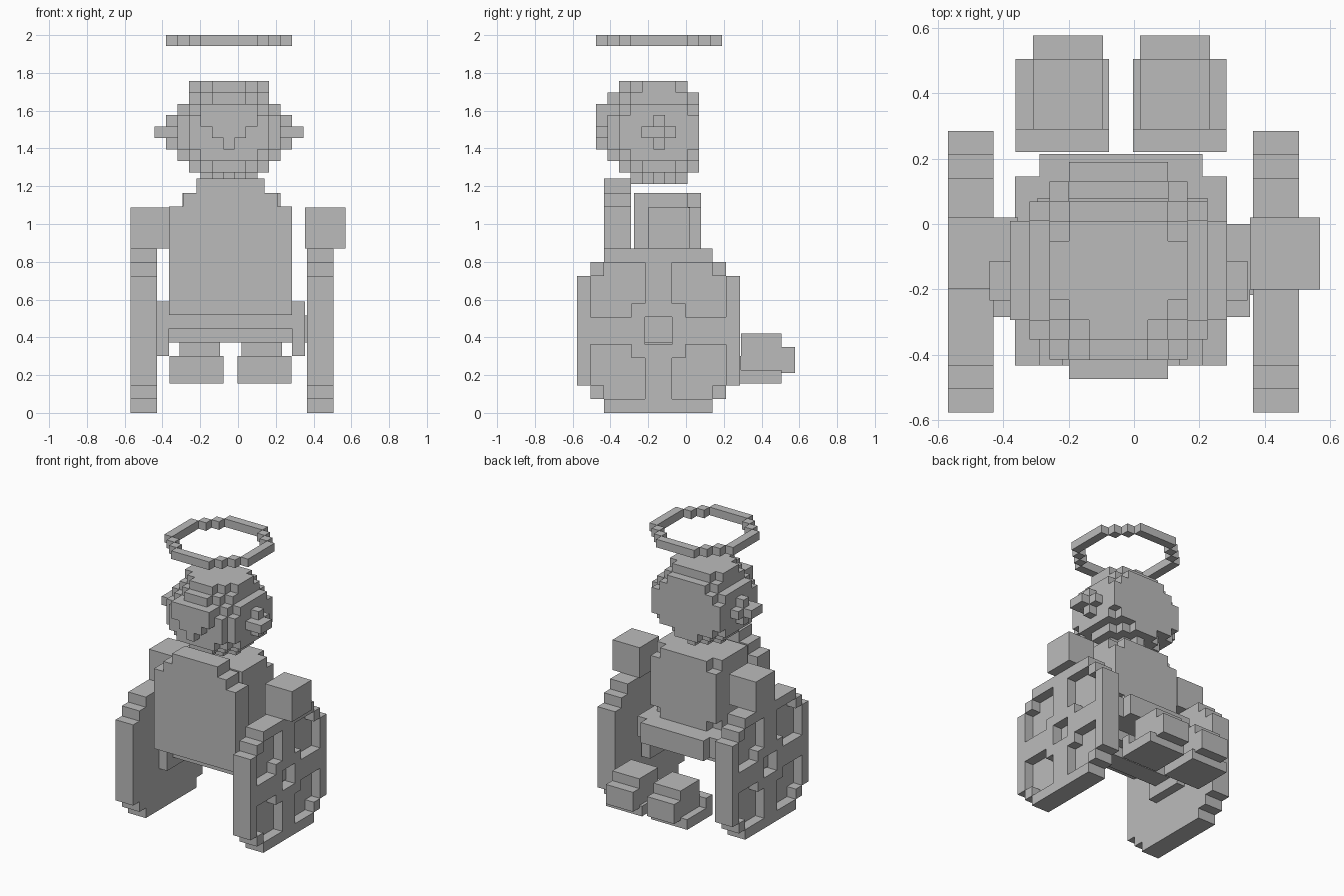
import bpy, bmesh
from mathutils import Vector

if "Cube" in bpy.data.objects:
    bpy.data.objects.remove(bpy.data.objects["Cube"])

grey = bpy.data.materials.new("plain grey")
grey.diffuse_color = (0.5, 0.5, 0.5, 1)
grey.use_nodes = True
grey.node_tree.nodes["Principled BSDF"].inputs["Base Color"].default_value = grey.diffuse_color


def finish(name, bm):
    mesh = bpy.data.meshes.new(name)
    bmesh.ops.remove_doubles(bm, verts=bm.verts, dist=1e-5)
    bmesh.ops.dissolve_limit(bm, angle_limit=0.01, verts=bm.verts, edges=bm.edges)
    bm.to_mesh(mesh)
    bm.free()
    mesh.materials.append(grey)
    ob = bpy.data.objects.new(name, mesh)
    bpy.context.collection.objects.link(ob)
    return ob


def boxes(name, *spans):
    """One object from boxes given as x0, x1, y0, y1, z0, z1."""
    bm = bmesh.new()
    for x0, x1, y0, y1, z0, z1 in spans:
        vs = bmesh.ops.create_cube(bm, size=1)["verts"]
        for v in vs:
            v.co = Vector((x1 if v.co.x > 0 else x0,
                           y1 if v.co.y > 0 else y0,
                           z1 if v.co.z > 0 else z0))
    mesh = bpy.data.meshes.new(name)
    bm.to_mesh(mesh)
    bm.free()
    mesh.materials.append(grey)
    ob = bpy.data.objects.new(name, mesh)
    bpy.context.collection.objects.link(ob)
    return ob


def blocks(name, cells, origin, size):
    """Outer skin of a set of grid cells; origin is the low corner of cell 0,0,0."""
    bm = bmesh.new()
    for c in cells:
        for axis in range(3):
            for side in (0, 1):
                n = list(c)
                n[axis] += 1 if side else -1
                if tuple(n) in cells:
                    continue
                corners = []
                for p, q in ((0, 0), (1, 0), (1, 1), (0, 1)):
                    k = list(c)
                    k[axis] += side
                    k[(axis + 1) % 3] += p
                    k[(axis + 2) % 3] += q
                    corners.append(bm.verts.new([origin[i] + k[i] * size[i] for i in range(3)]))
                bm.faces.new(corners if side else corners[::-1])
    return finish(name, bm)


# Wheels: stepped discs with four recessed windows and a hub hole
def wheel_cells(outer):
    cells = set()
    for a in range(12):
        for b in range(12):
            p, q = min(a, 11 - a), min(b, 11 - b)
            if p + q < 2 or (p == 5 and q == 5):
                continue
            window = 1 <= p <= 4 and 1 <= q <= 4 and (p, q) not in ((1, 1), (4, 4))
            for layer in (0, 1):
                if not (window and layer == outer):
                    cells.add((layer, a, b))
    return cells


wheel_size = (0.07, 0.0718, 0.0725)
blocks("left_wheel", wheel_cells(0), (-0.57, -0.577, 0), wheel_size)
blocks("right_wheel", wheel_cells(1), (0.365, -0.577, 0), wheel_size)

# Chair frame
boxes("axle", (-0.50, 0.435, -0.218, -0.075, 0.373, 0.515))
boxes("left_support", (-0.43, -0.365, -0.285, 0.0, 0.30, 0.59))
boxes("right_support", (0.285, 0.355, -0.285, 0.0, 0.30, 0.59))
boxes("under_seat", (-0.365, 0.285, -0.29, 0.0, 0.446, 0.518))
boxes("seat", (-0.365, 0.285, -0.29, 0.145, 0.518, 0.663),
      (-0.29, 0.21, 0.145, 0.215, 0.518, 0.663))
boxes("chair_back", (-0.365, 0.285, -0.434, -0.29, 0.518, 1.093),
      (-0.29, 0.21, -0.434, -0.29, 1.093, 1.165),
      (-0.22, 0.14, -0.434, -0.29, 1.165, 1.24))

# Torso: block with the corners of its front layer cut away
boxes("torso", (-0.295, 0.225, -0.275, 0.01, 0.663, 1.165),
      (-0.295, 0.225, 0.01, 0.08, 0.735, 1.09),
      (-0.22, 0.15, 0.01, 0.08, 1.09, 1.165),
      (-0.22, 0.15, 0.01, 0.08, 0.663, 0.735))

# Arms resting on the wheels
boxes("left_arm", (-0.57, -0.355, -0.197, 0.02, 0.87, 1.087))
boxes("right_arm", (0.355, 0.57, -0.2, 0.02, 0.87, 1.087))

# Footrests and feet
for name, x in (("left", -0.363), ("right", -0.003)):
    boxes(name + "_footrest", (x, x + 0.287, 0.29, 0.505, 0.155, 0.228),
          (x, x + 0.287, 0.22, 0.29, 0.155, 0.30))
    f = x + (0.053 if name == "left" else 0.021)
    boxes(name + "_foot", (f, f + 0.215, 0.29, 0.505, 0.21, 0.42),
          (f, f + 0.215, 0.505, 0.577, 0.21, 0.35))

# Head: blocky ball, flat at the face, with a pointed tuft of hair behind
V = 0.0605


def in_head(i, j, k):
    if j == -5:
        return -1 <= k <= 2 and abs(i) <= min(2, k + 1)
    if abs(k) == 4 and j > 2 or k >= 3 and abs(i) > 3:
        return False
    return i * i + j * j + k * k <= (20 if k <= -3 else 26)


head = {(i, j, k) for i in range(-5, 6) for j in range(-5, 4)
        for k in range(-4, 5) if in_head(i, j, k)}
blocks("head", head, (-0.0475 - V / 2, -0.1425 - V / 2, 1.485 - V / 2), (V, V, V))
boxes("left_ear", (-0.443, -0.36, -0.235, -0.113, 1.455, 1.516))
boxes("right_ear", (0.265, 0.348, -0.235, -0.113, 1.455, 1.516))

# Halo: thin blocky ring
ring = {(i, j, 0) for i in range(-5, 6) for j in range(-5, 6)
        if (max(abs(i), abs(j)) == 5 and min(abs(i), abs(j)) <= 2)
        or {abs(i), abs(j)} == {3, 4}}
blocks("halo", ring, (-0.0475 - V / 2, -0.1425 - V / 2, 1.942), (V, V, 0.058))
